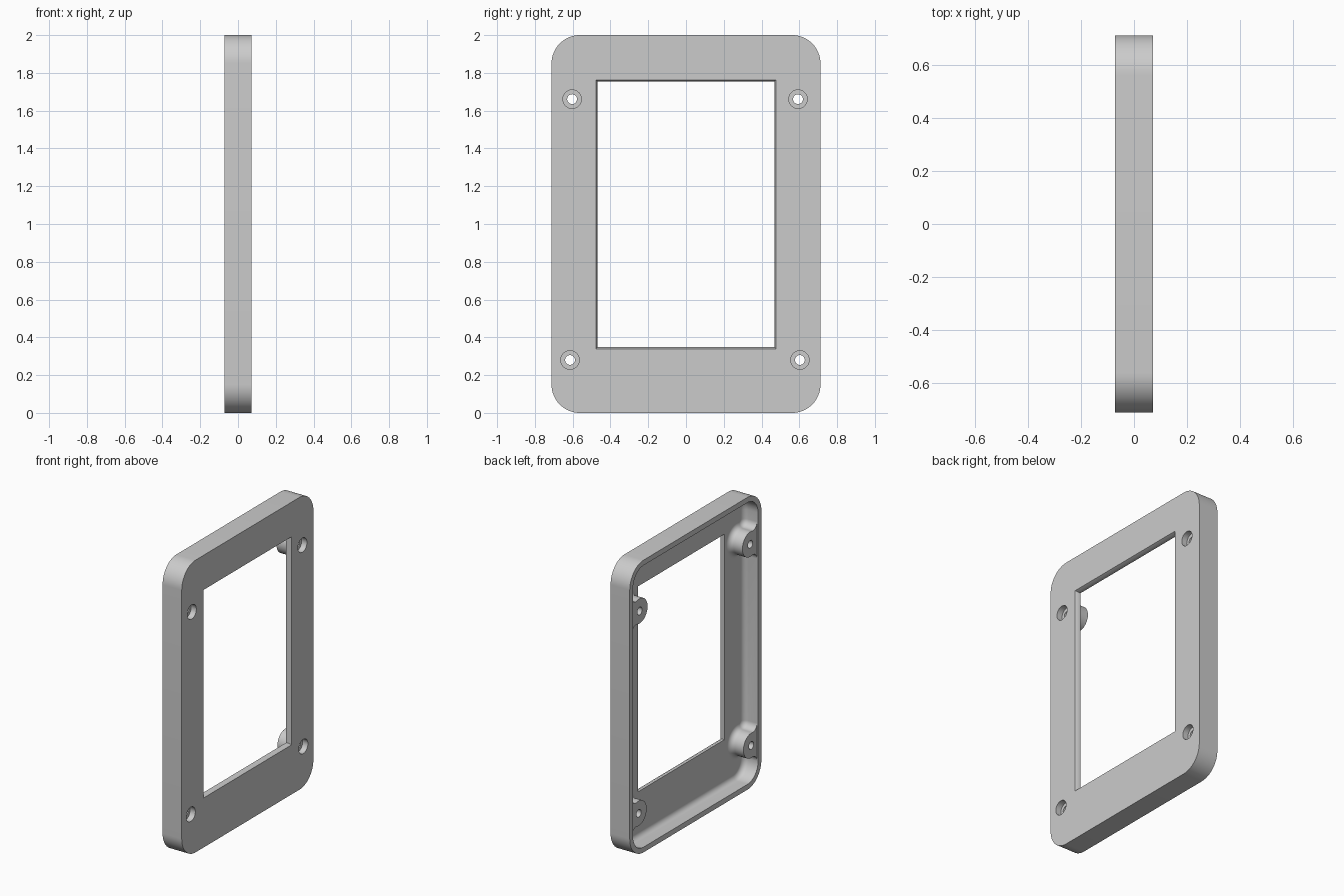
import bpy, bmesh, math
from mathutils import Vector

if "Cube" in bpy.data.objects:
    bpy.data.objects.remove(bpy.data.objects["Cube"])

H = 0.0725            # half thickness
W, TOP = 0.712, 2.0   # half width, height
WALL, CORNER = 0.036, 0.15
FLOOR = 0.037         # position of the cavity floor along x
BOSS_TOP = -H + 0.008
BOSS_R, BLEND, FILLET = 0.085, 0.045, 0.036
BOSSES = [(-0.614, 0.28), (0.603, 0.28), (-0.603, 1.661), (0.593, 1.661)]

grey = bpy.data.materials.new("grey plastic")
grey.use_nodes = True
colour = (0.6, 0.6, 0.6, 1)
grey.diffuse_color = colour
grey.node_tree.nodes["Principled BSDF"].inputs["Base Color"].default_value = colour


def arc(cy, cz, r, a0, a1, n):
    return [Vector((cy + r * math.cos(a0 + (a1 - a0) * i / n),
                    cz + r * math.sin(a0 + (a1 - a0) * i / n))) for i in range(n + 1)]


def circle(cy, cz, r):
    return arc(cy, cz, r, 0, 2 * math.pi, 32)[:-1]


def boss_bite(c, zc, flat):
    """Outline around a boss on a side wall, from low z to high z, or the bare wall."""
    side, c = math.copysign(1, c), abs(c)
    w = W - WALL
    dy = w - BLEND - c
    dz = math.sqrt((BOSS_R + BLEND) ** 2 - dy ** 2)
    a = math.atan2(dz, dy)
    pts = arc(w - BLEND, zc - dz, BLEND, 0, math.pi - a, 10)
    pts += arc(c, zc, BOSS_R, 2 * math.pi - a, a, 28)[1:-1]
    pts += arc(w - BLEND, zc + dz, BLEND, math.pi + a, 2 * math.pi, 10)
    if flat:
        n = len(pts) - 1
        pts = [pts[0].lerp(pts[n], i / n) for i in range(n + 1)]
    return [Vector((side * p.x, p.y)) for p in pts]


def rounded_outline(inset, bosses=(), flat=False):
    """Counter-clockwise rounded rectangle in y and z, with optional boss bites."""
    r, k = CORNER - inset, W - CORNER
    q = math.pi / 2
    right, left = [], []
    for c, z in bosses:
        wall = right if c > 0 else left
        wall.extend(boss_bite(c, z, flat))
    return (arc(k, CORNER, r, -q, 0, 16) + right + arc(k, TOP - CORNER, r, 0, q, 16)
            + arc(-k, TOP - CORNER, r, q, 2 * q, 16) + left[::-1]
            + arc(-k, CORNER, r, 2 * q, 3 * q, 16))


def rectangle(w, z0, z1):
    return [Vector(p) for p in ((-w, z0), (w, z0), (w, z1), (-w, z1))]


def shrink(pts, d):
    """Move a counter-clockwise outline inwards along its normals."""
    out = []
    for i, p in enumerate(pts):
        t = (p - pts[i - 1]).normalized() + (pts[(i + 1) % len(pts)] - p).normalized()
        t.normalize()
        out.append(p + d * Vector((-t.y, t.x)))
    return out


bm = bmesh.new()


def ring(x, pts):
    return [bm.verts.new((x, p.x, p.y)) for p in pts]


def edges_of(loop):
    """Edges round a closed loop of vertices, made where missing."""
    pairs = [(loop[i - 1], loop[i]) for i in range(len(loop))]
    return [bm.edges.get(p) or bm.edges.new(p) for p in pairs]


def bridge(*rings):
    for a, b in zip(rings, rings[1:]):
        for i in range(len(a)):
            bm.faces.new((a[i - 1], a[i], b[i], b[i - 1]))


def fill(edges):
    """Flat face inside the outer edges, leaving nested loops open."""
    bmesh.ops.triangle_fill(bm, edges=edges, use_beauty=True, normal=(1, 0, 0))


# Outer wall
outline = rounded_outline(0)
outer_back, outer_front = ring(-H, outline), ring(H, outline)
bridge(outer_back, outer_front)

# Back rim and the short wall down to the boss tops
straight = rounded_outline(WALL, BOSSES, flat=True)
bitten = rounded_outline(WALL, BOSSES)
rim, rim_low = ring(-H, straight), ring(BOSS_TOP, straight)
bridge(rim, rim_low)
fill(edges_of(outer_back) + edges_of(rim))

# Cavity walls round the bosses, with a rounded floor edge
cavity = [v if (s - p).length < 1e-5 else bm.verts.new((BOSS_TOP, p.x, p.y))
          for v, s, p in zip(rim_low, straight, bitten)]
levels = [cavity]
for i in range(9):
    a = math.pi / 2 * i / 8
    levels.append(ring(FLOOR - FILLET * (1 - math.sin(a)),
                       shrink(bitten, FILLET * (1 - math.cos(a)))))
bridge(*levels)

# Window with a chamfered front edge
inner, outer = rectangle(0.468, 0.348, 1.754), rectangle(0.477, 0.339, 1.763)
window = [ring(FLOOR, inner), ring(H - 0.018, inner), ring(H, outer)]
bridge(*window)
fill(edges_of(levels[-1]) + edges_of(window[0]))

# Counterbored screw holes through the bosses
front_edges = edges_of(outer_front) + edges_of(window[-1])
boss_edges = list(set(edges_of(rim_low)) ^ set(edges_of(cavity)))
for c, z in BOSSES:
    small, big = circle(c, z, 0.026), circle(c, z, 0.049)
    hole = [ring(H, big), ring(H - 0.04, big), ring(H - 0.04, small),
            ring(BOSS_TOP, small)]
    bridge(*hole)
    front_edges += edges_of(hole[0])
    near = [e for e in boss_edges
            if all(v.co.y * c > 0 and abs(v.co.z - z) < 0.2 for v in e.verts)]
    fill(near + edges_of(hole[-1]))
fill(front_edges)

bmesh.ops.recalc_face_normals(bm, faces=bm.faces)
mesh = bpy.data.meshes.new("bezel_frame")
bm.to_mesh(mesh)
bm.free()
mesh.materials.append(grey)
frame = bpy.data.objects.new("bezel_frame", mesh)
bpy.context.collection.objects.link(frame)

bpy.context.view_layer.objects.active = frame
frame.select_set(True)
bpy.ops.object.shade_smooth_by_angle(angle=math.radians(30))
